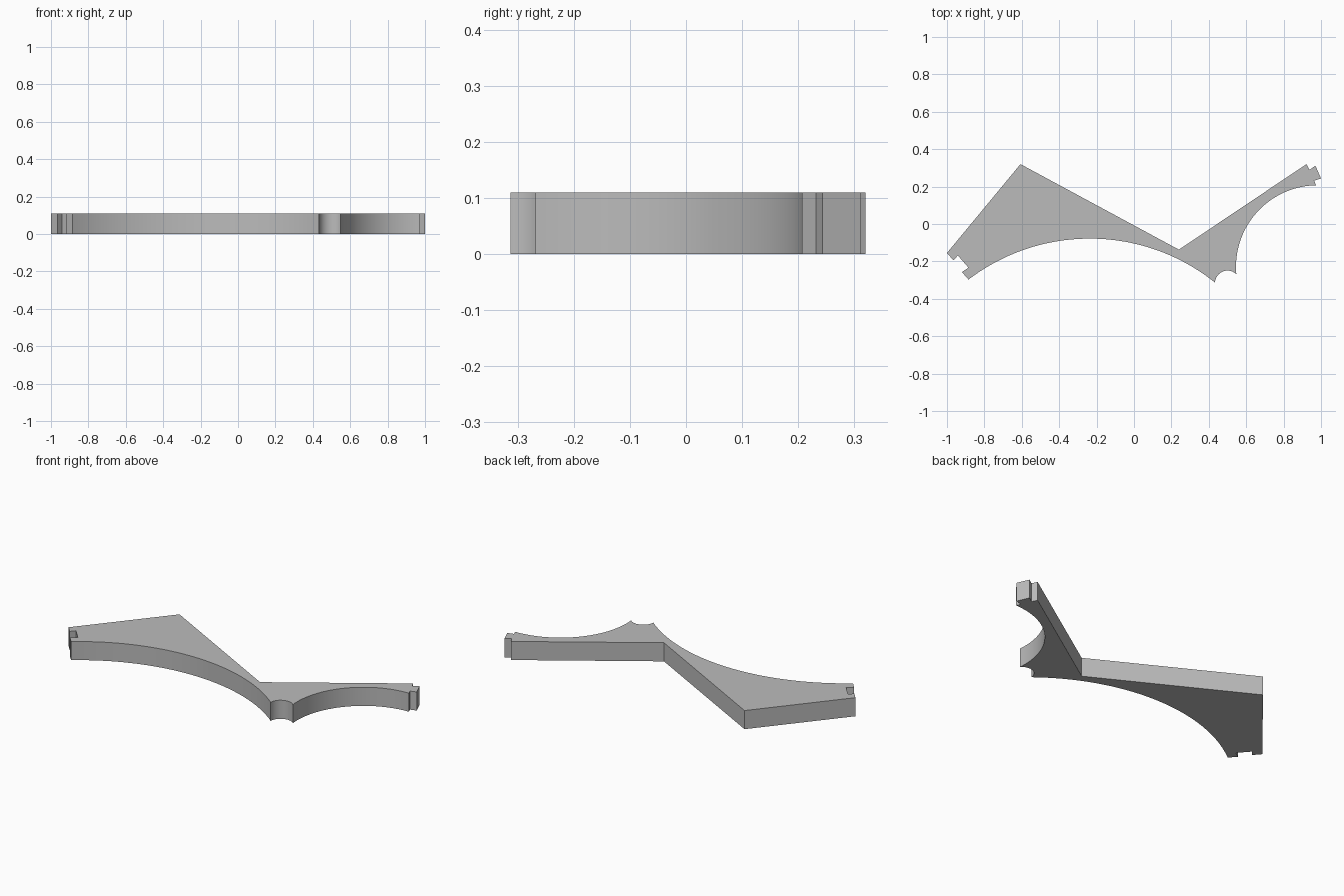
import bpy, bmesh, math
from mathutils import Vector

cube = bpy.data.objects.get("Cube")
if cube:
    bpy.data.objects.remove(cube, do_unlink=True)

HEIGHT = 0.11


def arc(start, via, end, steps):
    """Points of the circular arc through three points, both ends included."""
    a, b, c = Vector(start), Vector(via), Vector(end)
    u, v = b - a, c - a
    d = 2 * (u.x * v.y - u.y * v.x)
    centre = a + Vector((v.y * u.dot(u) - u.y * v.dot(v),
                         u.x * v.dot(v) - v.x * u.dot(u))) / d
    r = a - centre
    first = math.atan2(r.y, r.x)
    angles = [math.atan2(p.y - centre.y, p.x - centre.x) - first for p in (b, c)]
    mid, sweep = [t % math.tau for t in angles]
    if mid > sweep:
        sweep -= math.tau
    return [(centre.x + r.length * math.cos(first + sweep * i / steps),
             centre.y + r.length * math.sin(first + sweep * i / steps))
            for i in range(steps + 1)]


# Outline: notched end, long arch, small round seat, short arch, tabbed end, back edge
notch = [(-1, -0.155), (-0.965, -0.195), (-0.942, -0.168), (-0.885, -0.233), (-0.92, -0.257)]
long_arch = arc((-0.885, -0.297), (-0.235, -0.078), (0.433, -0.313), 40)
round_seat = arc((0.433, -0.313), (0.484, -0.251), (0.547, -0.268), 12)
short_arch = arc((0.547, -0.268), (0.655, 0.06), (0.973, 0.207), 32)
tab = [(0.963, 0.232), (1, 0.243), (0.97, 0.312), (0.938, 0.289), (0.922, 0.32)]
back = [(0.24, -0.137), (-0.607, 0.32)]
outline = notch + long_arch + round_seat[1:] + short_arch[1:] + tab + back

# Plate: the outline raised to full height
bm = bmesh.new()
base = bm.faces.new([bm.verts.new((x, y, 0)) for x, y in outline])
raised = bmesh.ops.extrude_face_region(bm, geom=[base], use_keep_orig=True)
bmesh.ops.translate(bm, vec=(0, 0, HEIGHT),
                    verts=[g for g in raised["geom"] if isinstance(g, bmesh.types.BMVert)])
bmesh.ops.recalc_face_normals(bm, faces=bm.faces)
mesh = bpy.data.meshes.new("arched_plate")
bm.to_mesh(mesh)
bm.free()
plate = bpy.data.objects.new("arched_plate", mesh)
bpy.context.collection.objects.link(plate)

# Plain grey
grey = bpy.data.materials.new("plain_grey")
grey.use_nodes = True
colour = (0.5, 0.5, 0.5, 1)
grey.diffuse_color = colour
grey.node_tree.nodes["Principled BSDF"].inputs["Base Color"].default_value = colour
mesh.materials.append(grey)

bpy.ops.object.select_all(action="DESELECT")
plate.select_set(True)
bpy.context.view_layer.objects.active = plate
bpy.ops.object.shade_smooth_by_angle(angle=math.radians(30))
